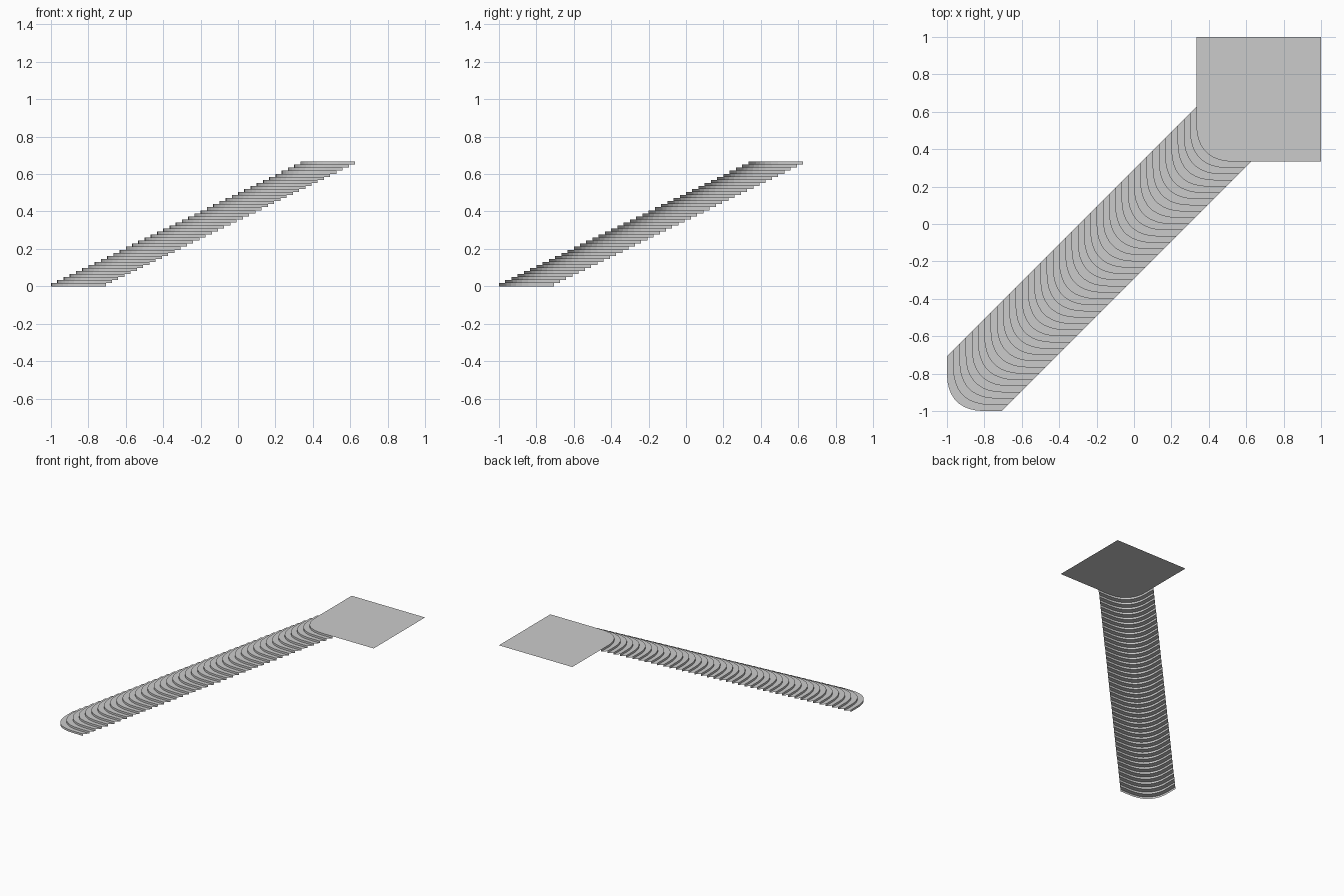
import bpy
import bmesh
from mathutils import Vector
from mathutils.geometry import interpolate_bezier

if "Cube" in bpy.data.objects:
    bpy.data.objects.remove(bpy.data.objects["Cube"])

STEPS = 41                    # risers, the last one meets the landing
RUN = (4 / 3) / (STEPS - 1)   # diagonal offset of each step in x and y
RISE = (2 / 3) / STEPS
WIDTH = 0.293                 # extent of the nosing in x and y

# Bowed nosing outline of one step, corner at the origin
bow = interpolate_bezier(Vector((0, 0.2, 0)), Vector((0, 0.07, 0)),
                         Vector((0.07, 0, 0)), Vector((0.2, 0, 0)), 10)
nosing = [Vector((0, WIDTH, 0)), *bow, Vector((WIDTH, 0, 0))]


def nosing_row(bm, step, level):
    offset = Vector((-1 + step * RUN, -1 + step * RUN, level * RISE))
    return [bm.verts.new(p + offset) for p in nosing]


def bridge(bm, a, b):
    for i in range(len(a) - 1):
        bm.faces.new((a[i], a[i + 1], b[i + 1], b[i]))


def finish(bm, name):
    mesh = bpy.data.meshes.new(name)
    bm.to_mesh(mesh)
    bm.free()
    obj = bpy.data.objects.new(name, mesh)
    bpy.context.collection.objects.link(obj)
    return obj


# Staircase: one folded sheet of risers and treads
bm = bmesh.new()
low = nosing_row(bm, 0, 0)
for s in range(STEPS):
    high = nosing_row(bm, s, s + 1)
    bridge(bm, low, high)
    if s < STEPS - 1:
        low = nosing_row(bm, s + 1, s + 1)
        bridge(bm, high, low)
finish(bm, "staircase")

# Landing: flat square whose near corner follows the top nosing
bm = bmesh.new()
edge = nosing_row(bm, STEPS - 1, STEPS)
top = STEPS * RISE
corners = [bm.verts.new((x, y, top)) for x, y in ((1, 1 / 3), (1, 1), (1 / 3, 1))]
bm.faces.new(edge + corners)
finish(bm, "landing")
